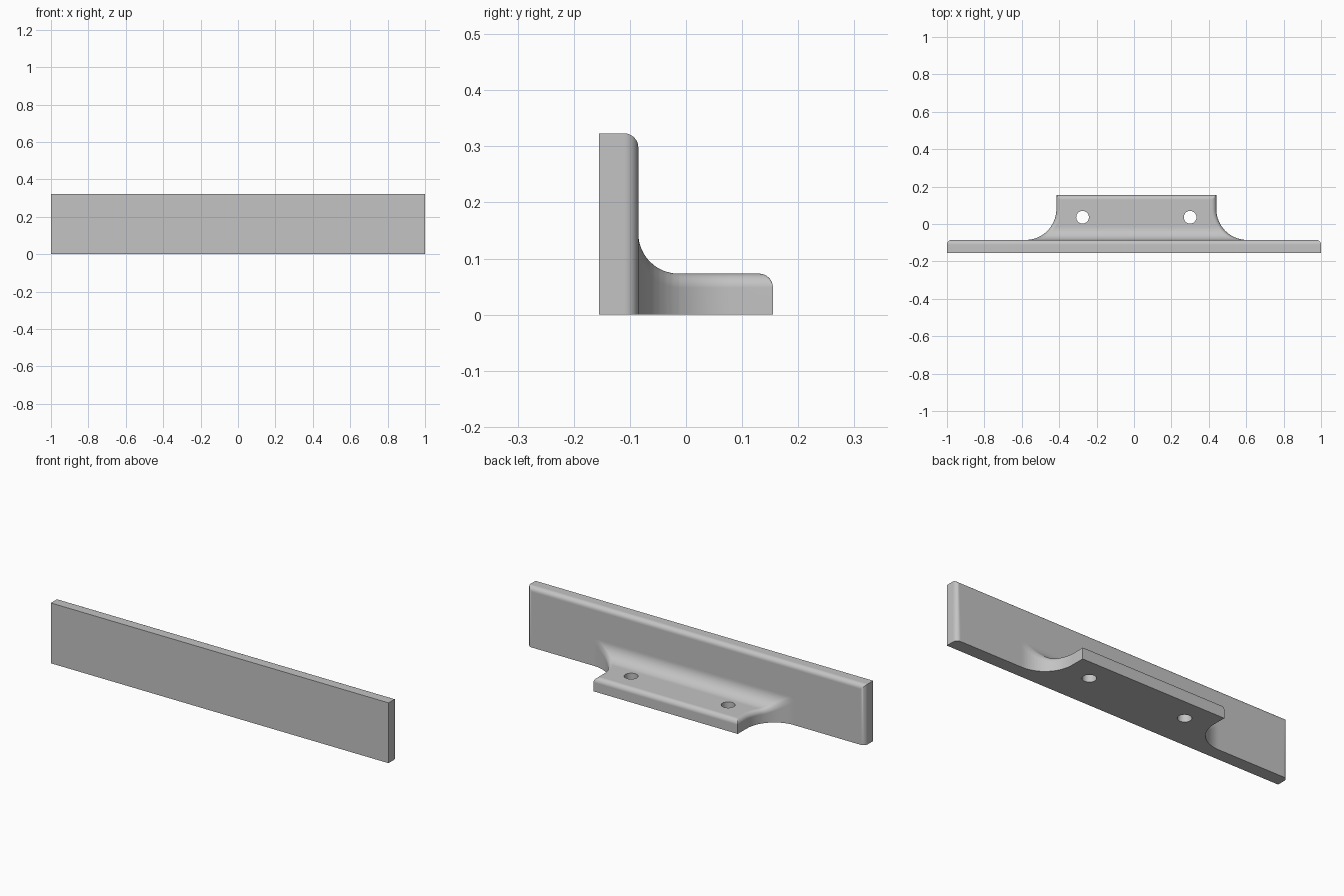
import bpy, bmesh, math

if "Cube" in bpy.data.objects:
    bpy.data.objects.remove(bpy.data.objects["Cube"], do_unlink=True)

grey = bpy.data.materials.new("light_grey")
grey.use_nodes = True
GREY = (0.55, 0.55, 0.55, 1)
grey.diffuse_color = GREY
grey.node_tree.nodes["Principled BSDF"].inputs["Base Color"].default_value = GREY

BACK, FRONT, END = -0.085, -0.155, 0.155   # y of plate back, plate front, flange end
HEIGHT, THICK = 0.323, 0.073               # plate height, flange thickness
ROUND, FILLET, FLARE = 0.025, 0.072, 0.165 # radii
LEFT_X, RIGHT_X = 0.44, -0.415             # flange sides


def make_object(name, bm):
    bmesh.ops.recalc_face_normals(bm, faces=bm.faces)
    mesh = bpy.data.meshes.new(name)
    bm.to_mesh(mesh)
    bm.free()
    mesh.materials.append(grey)
    obj = bpy.data.objects.new(name, mesh)
    bpy.context.collection.objects.link(obj)
    return obj


def finish(obj):
    bpy.ops.object.select_all(action='DESELECT')
    obj.select_set(True)
    bpy.context.view_layer.objects.active = obj
    bpy.ops.object.shade_smooth_by_angle(angle=math.radians(35))
    normals = obj.modifiers.new("clean_normals", 'WEIGHTED_NORMAL')
    normals.keep_sharp = True


# Upright plate, rounded on the top and side edges of its back
bm = bmesh.new()
bmesh.ops.create_cube(bm, size=1)
for v in bm.verts:
    v.co.x *= 2
    v.co.y = BACK if v.co.y > 0 else FRONT
    v.co.z = HEIGHT if v.co.z > 0 else 0
edges = [e for e in bm.edges
         if all(abs(v.co.y - BACK) < 1e-4 for v in e.verts)
         and any(v.co.z > 0.1 for v in e.verts)]
bmesh.ops.bevel(bm, geom=edges, offset=ROUND, segments=8, profile=0.5,
                affect='EDGES')
finish(make_object("upright_plate", bm))


# Flange: cross-sections lofted along y, flaring and rising into the plate
def flare(y):
    d = max(0, FLARE + BACK - y)
    return FLARE - math.sqrt(max(0, FLARE**2 - d * d))


def top(y):
    inner, outer = BACK + FILLET, END - ROUND
    if y < inner:
        return THICK + FILLET - math.sqrt(max(0, FILLET**2 - (y - inner)**2))
    if y > outer:
        return THICK - ROUND + math.sqrt(max(0, ROUND**2 - (y - outer)**2))
    return THICK


def section(y):
    z_top = top(y)
    base = max(z_top, THICK) - ROUND
    arc = [math.pi / 2 * i / 8 for i in range(9)]
    side = [(0, 0)] + [(ROUND * (1 - math.cos(a)),
                        min(base + ROUND * math.sin(a), z_top)) for a in arc]
    left, right = LEFT_X + flare(y), RIGHT_X - flare(y)
    return [(right + d, y, z) for d, z in side] + \
           [(left - d, y, z) for d, z in reversed(side)]


stations = set()
for i in range(17):
    s = math.sin(math.pi / 2 * i / 16)
    stations.update(round(y, 4) for y in (
        BACK + FLARE - FLARE * s, BACK + FILLET - FILLET * s,
        END - ROUND + ROUND * s))

bm = bmesh.new()
rings = [[bm.verts.new(p) for p in section(y)] for y in sorted(stations)]
for a, b in zip(rings, rings[1:]):
    for i in range(len(a)):
        j = (i + 1) % len(a)
        bm.faces.new((a[i], a[j], b[j], b[i]))
bm.faces.new(rings[0])
bm.faces.new(rings[-1])
bmesh.ops.remove_doubles(bm, verts=bm.verts, dist=1e-5)
flange = make_object("mounting_flange", bm)

# Screw holes
bm = bmesh.new()
for x in (-0.275, 0.3):
    made = bmesh.ops.create_cone(bm, cap_ends=True, segments=32, radius1=0.034,
                                 radius2=0.034, depth=0.4)
    bmesh.ops.translate(bm, verts=made["verts"], vec=(x, 0.036, 0))
cutter = make_object("hole_cutter", bm)
cutter.hide_render = True
cut = flange.modifiers.new("screw_holes", 'BOOLEAN')
cut.operation = 'DIFFERENCE'
cut.solver = 'EXACT'
cut.object = cutter
bpy.context.view_layer.objects.active = flange
bpy.ops.object.modifier_apply(modifier=cut.name)
bpy.data.objects.remove(cutter, do_unlink=True)
finish(flange)
